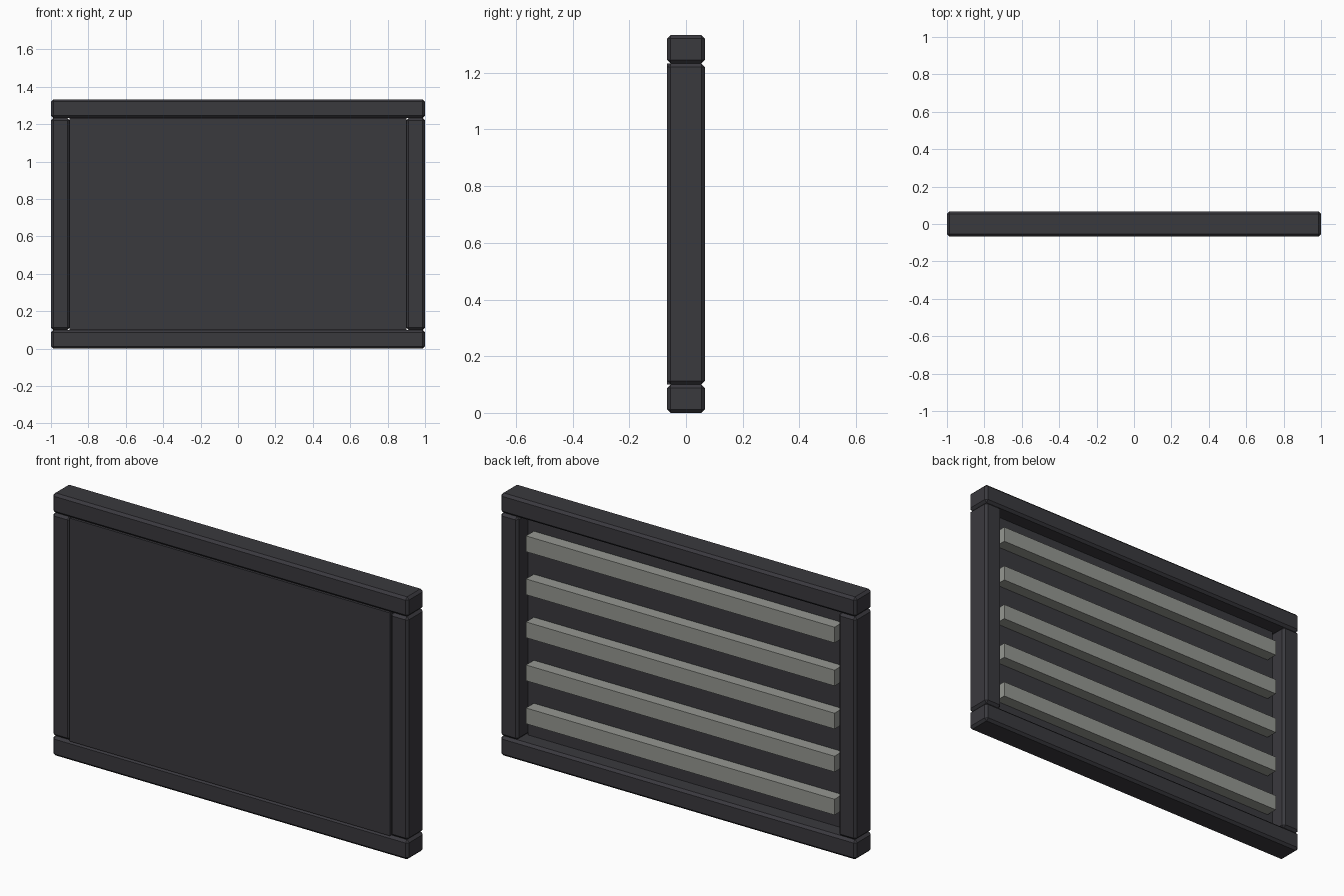
import bpy
import bmesh
from mathutils import Vector

cube = bpy.data.objects.get("Cube")
if cube:
    bpy.data.objects.remove(cube, do_unlink=True)


def make_material(name, rgb):
    mat = bpy.data.materials.new(name)
    mat.use_nodes = True
    color = (*rgb, 1)
    mat.diffuse_color = color
    mat.node_tree.nodes["Principled BSDF"].inputs["Base Color"].default_value = color
    return mat


charcoal = make_material("charcoal", (0.042, 0.041, 0.048))
grey = make_material("warm grey", (0.3, 0.31, 0.285))


def box(name, low, high, mat, chamfer=0):
    """Box between two corners, with an optional chamfer on every edge."""
    low, high = Vector(low), Vector(high)
    bm = bmesh.new()
    bmesh.ops.create_cube(bm, size=1)
    bmesh.ops.scale(bm, vec=high - low, verts=bm.verts)
    if chamfer:
        bmesh.ops.bevel(bm, geom=bm.edges[:], offset=chamfer, segments=1,
                        affect='EDGES')
    mesh = bpy.data.meshes.new(name)
    bm.to_mesh(mesh)
    bm.free()
    mesh.materials.append(mat)
    obj = bpy.data.objects.new(name, mesh)
    obj.location = (low + high) / 2
    bpy.context.collection.objects.link(obj)
    return obj


HEIGHT, DEPTH, BEAM, CHAMFER = 1.333, 0.0667, 0.1, 0.0125
INNER_TOP = HEIGHT - BEAM
INNER_X = 1 - BEAM
PANEL_BACK = -0.0167

# Horizontal rails, full width
for name, z in (("bottom_rail", 0), ("top_rail", INNER_TOP)):
    box(name, (-1, -DEPTH, z), (1, DEPTH, z + BEAM), charcoal, CHAMFER)

# Upright posts between the rails
for name, x in (("right_post", -1), ("left_post", INNER_X)):
    box(name, (x, -DEPTH, BEAM), (x + BEAM, DEPTH, INNER_TOP), charcoal, CHAMFER)

# Panel flush with the front of the frame
box("panel", (-INNER_X, -DEPTH, BEAM), (INNER_X, PANEL_BACK, INNER_TOP), charcoal)

# Five slats across the back of the panel
for i in range(5):
    z = HEIGHT / 2 + (i - 2) * 0.2185
    box(f"back_slat_{i + 1}", (-0.867, PANEL_BACK, z - 0.04),
        (0.867, 0.046, z + 0.04), grey)
